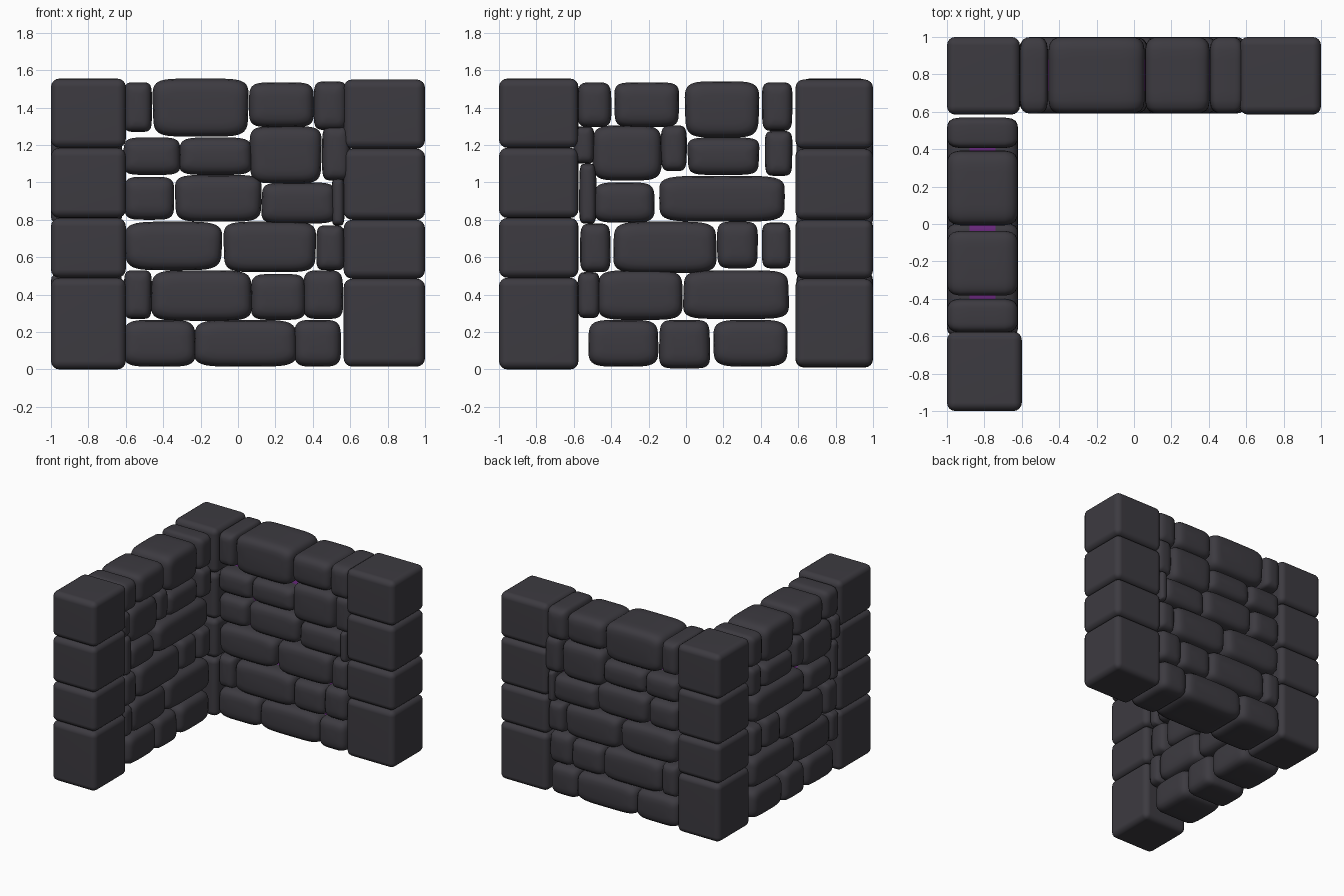
import bpy, bmesh, math, random

if "Cube" in bpy.data.objects:
    bpy.data.objects.remove(bpy.data.objects["Cube"])
random.seed(4)

def material(name, rgb):
    m = bpy.data.materials.new(name)
    m.diffuse_color = (*rgb, 1)
    m.use_nodes = True
    m.node_tree.nodes["Principled BSDF"].inputs["Base Color"].default_value = m.diffuse_color
    return m

STONE = material("charcoal stone", (0.046, 0.043, 0.052))
GLOW = material("purple joint", (0.13, 0.02, 0.19))
SEG = 48

def add_object(name, bm):
    bmesh.ops.recalc_face_normals(bm, faces=bm.faces)
    me = bpy.data.meshes.new(name)
    bm.to_mesh(me)
    bm.free()
    me.materials.append(STONE)
    me.materials.append(GLOW)
    ob = bpy.data.objects.new(name, me)
    bpy.context.collection.objects.link(ob)
    me.shade_smooth()
    return ob

def pillow_stone(name, u0, u1, z0, z1, d0, d1, place):
    """Pillow outline in (u, z), run through the wall depth d0..d1."""
    cu, cz, a, b = (u0 + u1) / 2, (z0 + z1) / 2, (u1 - u0) / 2, (z1 - z0) / 2
    e = 2 / random.uniform(4.4, 5.6)
    skew = random.uniform(-0.05, 0.05)
    # (depth, inset) through the stone: domed face, rounded rim, straight side
    half = [(0.0, 0.075), (0.004, 0.045), (0.014, 0.022), (0.035, 0.007), (0.07, 0.0), (0.12, 0.0)]
    k = min(1, min(a, b) / 0.1)
    prof = [(d0 + d, i * k) for d, i in half] + [(d1 - d, i * k) for d, i in reversed(half)]
    bm = bmesh.new()
    rings = []
    for d, inset in prof:
        ring = []
        for s in range(SEG):
            t = 2 * math.pi * s / SEG
            c, n = math.cos(t), math.sin(t)
            pu = math.copysign(abs(c) ** e, c)
            pz = math.copysign(abs(n) ** e, n)
            u = cu + (a - inset) * pu * (1 + skew * (pz - 1) * 0.5)
            ring.append(bm.verts.new(place(u, d, cz + (b - inset) * pz)))
        rings.append(ring)
    for r in range(len(rings) - 1):
        for s in range(SEG):
            q = (s + 1) % SEG
            f = bm.faces.new((rings[r][s], rings[r][q], rings[r + 1][q], rings[r + 1][s]))
            # purple shows only deep inside the joints
            z = f.calc_center_median().z
            if r == len(half) - 1 and 0.1 < z < 1.45:
                f.material_index = 1
    bm.faces.new(rings[0])
    bm.faces.new(rings[-1])
    return add_object(name, bm)

def pillar(name, x0, x1, y0, y1, levels):
    """Stack of big rounded blocks."""
    for z0, z1 in zip(levels, levels[1:]):
        bm = bmesh.new()
        bmesh.ops.create_cube(bm, size=1)
        for v in bm.verts:
            v.co = ((x0 + x1) / 2 + v.co.x * (x1 - x0),
                    (y0 + y1) / 2 + v.co.y * (y1 - y0),
                    (z0 + z1) / 2 + v.co.z * (z1 - z0))
        ob = add_object(name, bm)
        bev = ob.modifiers.new("rounding", 'BEVEL')
        bev.width = 0.045
        bev.segments = 4
        wn = ob.modifiers.new("flat faces", 'WEIGHTED_NORMAL')
        wn.keep_sharp = True

pillar("left_front_pillar", -1, -0.60, -1, -0.575, (0.0, 0.49, 0.81, 1.185, 1.555))
pillar("corner_pillar", -1, -0.61, 0.585, 1, (0.01, 0.49, 0.81, 1.185, 1.55))
pillar("right_end_pillar", 0.565, 1, 0.585, 1, (0.015, 0.485, 0.80, 1.18, 1.55))

# Back wall stones: x0, x1, z0, z1
back = [
    [(-.61, -.23, .015, .265), (-.23, .31, .015, .265), (.30, .55, .015, .265)],
    [(-.61, -.46, .27, .53), (-.46, .07, .26, .53), (.07, .36, .265, .51), (.35, .56, .27, .53)],
    [(-.61, -.08, .53, .79), (-.08, .42, .52, .79), (.42, .57, .53, .77)],
    [(-.61, -.34, .80, 1.03), (-.34, .13, .79, 1.04), (.13, .52, .78, 1.0), (.50, .57, .77, 1.02)],
    [(-.61, -.31, 1.04, 1.24), (-.31, .07, 1.04, 1.24), (.06, .45, .995, 1.30), (.45, .60, 1.01, 1.30)],
    [(-.61, -.46, 1.27, 1.535), (-.46, .06, 1.245, 1.555), (.06, .405, 1.295, 1.535), (.405, .585, 1.28, 1.54)],
]
# Left wall stones: y0, y1, z0, z1
left = [
    [(-.52, -.15, .015, .265), (-.14, .125, .005, .265), (.145, .545, .015, .265)],
    [(-.58, -.46, .275, .52), (-.47, -.02, .265, .53), (-.01, .545, .27, .53)],
    [(-.565, -.405, .52, .78), (-.385, .16, .515, .79), (.165, .385, .54, .79), (.405, .56, .54, .785)],
    [(-.57, -.48, .78, 1.10), (-.49, -.17, .785, 1.0), (-.145, .53, .79, 1.035)],
    [(-.60, -.49, 1.10, 1.30), (-.50, -.13, 1.01, 1.305), (-.135, .005, 1.06, 1.305),
     (.005, .395, 1.04, 1.24), (.42, .57, 1.035, 1.275)],
    [(-.58, -.40, 1.295, 1.535), (-.385, -.035, 1.295, 1.535), (-.01, .395, 1.24, 1.54), (.405, .57, 1.275, 1.535)],
]
for row in back:
    for s in row:
        pillow_stone("back_wall_stone", *s, 0.59, 1.0, lambda u, d, z: (u, d, z))
for row in left:
    for s in row:
        pillow_stone("left_wall_stone", *s, -1.0, -0.62, lambda u, d, z: (d, u, z))
